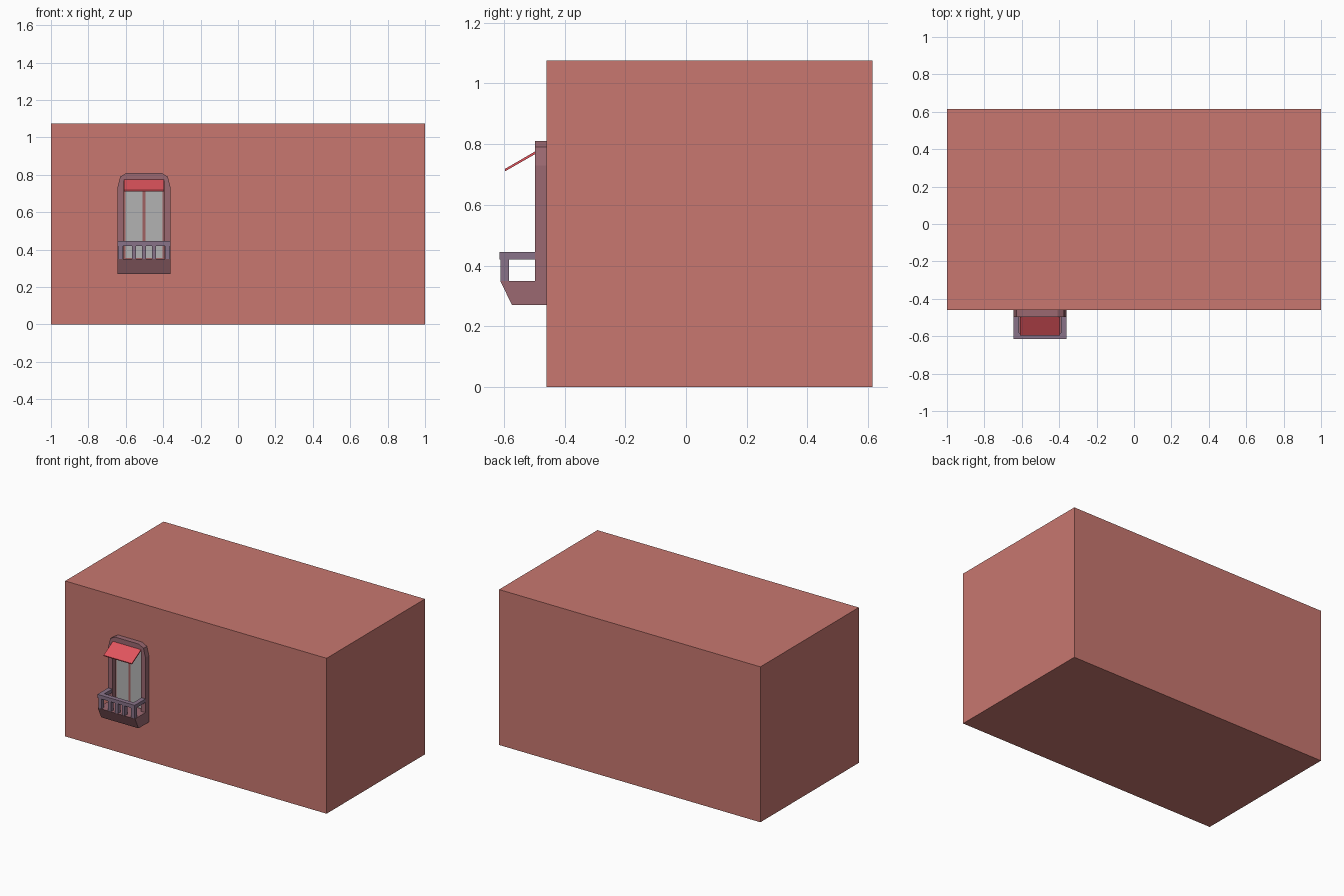
import bpy, bmesh
from mathutils import Vector

if "Cube" in bpy.data.objects:
    bpy.data.objects.remove(bpy.data.objects["Cube"])

CX = -0.5025      # window centre line
WALL = -0.46      # front wall plane


def mat(name, rgb):
    m = bpy.data.materials.new(name)
    m.diffuse_color = (*rgb, 1)
    m.use_nodes = True
    m.node_tree.nodes["Principled BSDF"].inputs["Base Color"].default_value = m.diffuse_color
    return m


BRICK = mat("brick", (0.58, 0.185, 0.16))
STONE = mat("stone", (0.33, 0.14, 0.165))
RAIL = mat("rail", (0.25, 0.17, 0.25))
CLOTH = mat("cloth", (0.75, 0.09, 0.11))
SASH = mat("sash", (0.35, 0.12, 0.12))
GLASS = mat("glass", (0.45, 0.45, 0.45))


def prism(name, profile, axis, a, b, material):
    """Extrude a 2D profile from a to b along the axis."""
    place = {"x": lambda u, v, t: (t, u, v),
             "y": lambda u, v, t: (u, t, v),
             "z": lambda u, v, t: (u, v, t)}[axis]
    bm = bmesh.new()
    face = bm.faces.new([bm.verts.new(place(u, v, a)) for u, v in profile])
    ext = bmesh.ops.extrude_face_region(bm, geom=[face], use_keep_orig=True)
    moved = [g for g in ext["geom"] if isinstance(g, bmesh.types.BMVert)]
    bmesh.ops.translate(bm, verts=moved, vec=Vector(place(0, 0, b - a)))
    bmesh.ops.recalc_face_normals(bm, faces=bm.faces)
    me = bpy.data.meshes.new(name)
    bm.to_mesh(me)
    bm.free()
    me.materials.append(material)
    ob = bpy.data.objects.new(name, me)
    bpy.context.collection.objects.link(ob)
    return ob


def box(name, x0, x1, y0, y1, z0, z1, material):
    return prism(name, [(x0, y0), (x1, y0), (x1, y1), (x0, y1)], "z", z0, z1, material)


def mirrored(half):
    """Complete a right-hand half outline about the window centre."""
    return [(CX + u, v) for u, v in half] + [(CX - u, v) for u, v in reversed(half)]


# Building block
box("building", -1, 1, WALL, 0.615, 0, 1.075, BRICK)

# Arched window surround, open at the bottom where the balcony sits
outer = [(0.1425, 0.35), (0.1425, 0.73), (0.127, 0.79), (0.093, 0.81)]
inner = [(0.11, 0.35), (0.11, 0.765)]
arch = mirrored(outer) + list(reversed(mirrored(inner)))
prism("window_surround", arch, "y", -0.497, WALL, STONE)

# Recessed sash and its two panes
box("sash", CX - 0.11, CX + 0.11, -0.466, WALL, 0.35, 0.765, SASH)
for side, name in ((-1, "left_pane"), (1, "right_pane")):
    x0, x1 = sorted((CX + side * 0.008, CX + side * 0.1))
    box(name, x0, x1, -0.469, -0.464, 0.355, 0.755, GLASS)

# Balcony base with sloping front
prism("balcony_base", [(WALL, 0.27), (-0.573, 0.27), (-0.612, 0.35), (WALL, 0.35)],
      "x", CX - 0.1425, CX + 0.1425, STONE)

# U-shaped handrail
rail = mirrored([(0.1425, -0.497), (0.1425, -0.615)])
rail += list(reversed(mirrored([(0.112, -0.497), (0.112, -0.583)])))
prism("handrail", rail, "z", 0.42, 0.445, RAIL)

# Balusters along the front
for i, dx in enumerate((-0.126, -0.053, 0, 0.053, 0.126)):
    w = 0.013 if abs(dx) > 0.1 else 0.0105
    box(f"baluster_{i + 1}", CX + dx - w, CX + dx + w, -0.611, -0.583, 0.35, 0.42, RAIL)

# Sloping awning
prism("awning", [(-0.497, 0.776), (-0.597, 0.718), (-0.595, 0.711), (-0.497, 0.767)],
      "x", CX - 0.108, CX + 0.108, CLOTH)
